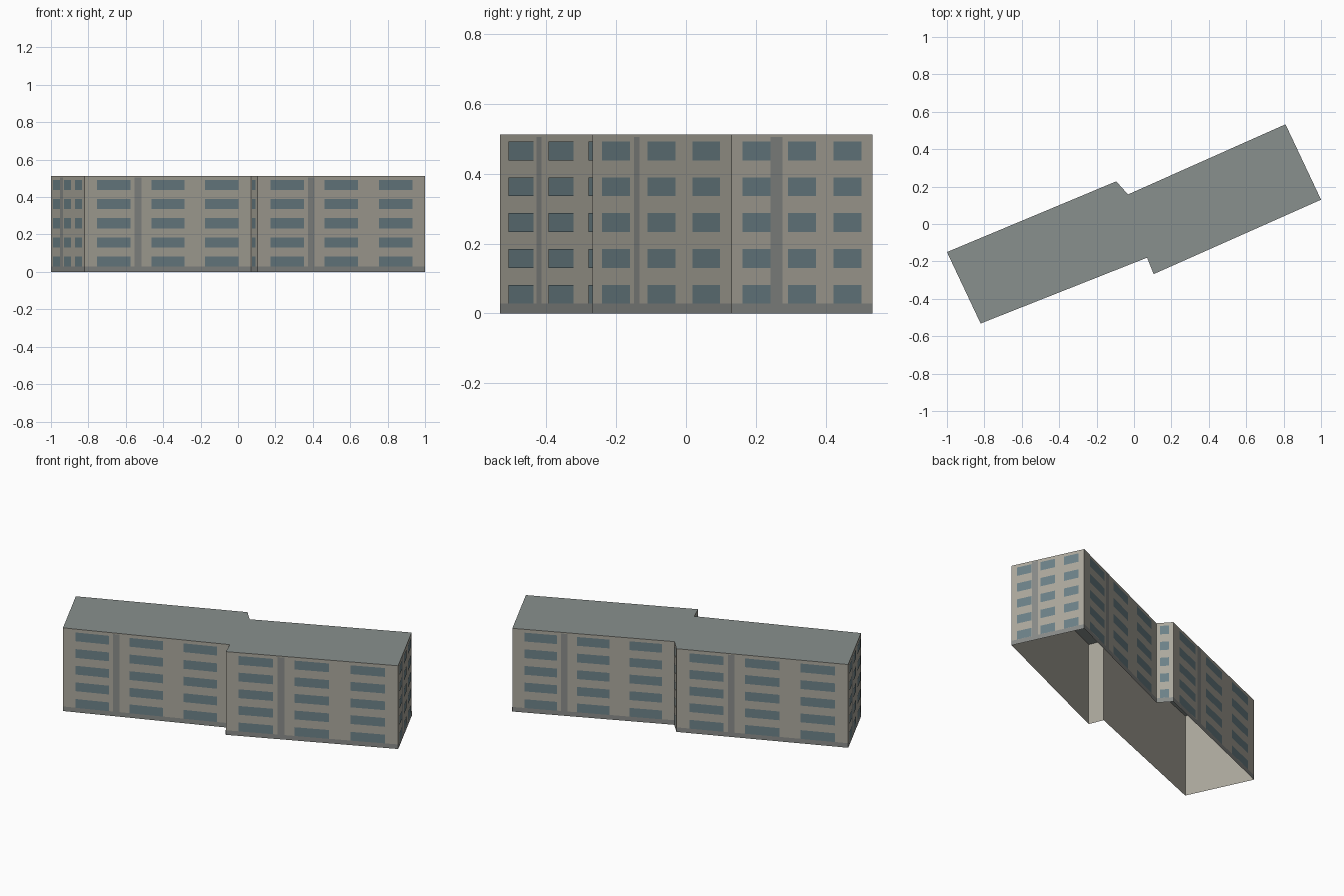
import bpy
import bmesh
from mathutils import Vector

if "Cube" in bpy.data.objects:
    bpy.data.objects.remove(bpy.data.objects["Cube"])

H = 0.512
# footprint, counter-clockwise seen from above
PLAN = [(-1.0, -0.15), (-0.82, -0.532), (0.07, -0.18), (0.105, -0.268),
        (1.0, 0.13), (0.81, 0.533), (-0.032, 0.158), (-0.095, 0.228)]


def material(name, rgb):
    m = bpy.data.materials.new(name)
    m.diffuse_color = (*rgb, 1)
    m.use_nodes = True
    m.node_tree.nodes["Principled BSDF"].inputs["Base Color"].default_value = m.diffuse_color
    return m


def finish(bm, name, mat):
    me = bpy.data.meshes.new(name)
    bm.to_mesh(me)
    bm.free()
    me.materials.append(mat)
    ob = bpy.data.objects.new(name, me)
    bpy.context.collection.objects.link(ob)
    return ob


tan = material("tan_wall", (0.41, 0.39, 0.335))
trim = material("grey_trim", (0.25, 0.26, 0.25))
glass = material("blue_grey_glass", (0.15, 0.22, 0.245))
grey = material("grey_roof", (0.25, 0.28, 0.27))

# walls: open shell following the plan, no floor
bm = bmesh.new()
low = [bm.verts.new((x, y, 0)) for x, y in PLAN]
top = [bm.verts.new((x, y, H)) for x, y in PLAN]
n = len(PLAN)
for i in range(n):
    j = (i + 1) % n
    bm.faces.new((low[i], low[j], top[j], top[i]))
finish(bm, "outer_walls", tan)

# flat roof
bm = bmesh.new()
bm.faces.new([bm.verts.new((x, y, H)) for x, y in PLAN])
finish(bm, "flat_roof", grey)

WALLS = [(Vector(PLAN[i]), Vector(PLAN[(i + 1) % n])) for i in range(n)]


def panel(bm, wall, u0, u1, z0, z1, lift):
    """Thin facing panel on a wall, u measured as a fraction along it."""
    a, b = wall
    d = b - a
    out = Vector((d.y, -d.x)).normalized() * lift
    p, q = a + d * u0 + out, a + d * u1 + out
    bm.faces.new([bm.verts.new(c) for c in
                  ((*p, z0), (*q, z0), (*q, z1), (*p, z1))])


base, strips, windows = bmesh.new(), bmesh.new(), bmesh.new()
for wall in WALLS:
    length = (wall[1] - wall[0]).length
    panel(base, wall, 0, 1, 0, 0.028, 0.0008)
    if length < 0.2:
        columns = [(0.2, 0.75)]          # short step walls
    else:
        columns = [(0.075, 0.275), (0.40, 0.60), (0.723, 0.923)]
        w = 0.019 / length
        panel(strips, wall, 0.32 - w, 0.32 + w, 0.028, 0.505, 0.0008)
    for u0, u1 in columns:
        for floor in range(5):
            z = 0.028 + 0.1025 * floor
            panel(windows, wall, u0, u1, z, z + 0.054, 0.0016)

finish(base, "base_band", trim)
finish(strips, "downpipe_strips", trim)
finish(windows, "windows", glass)
